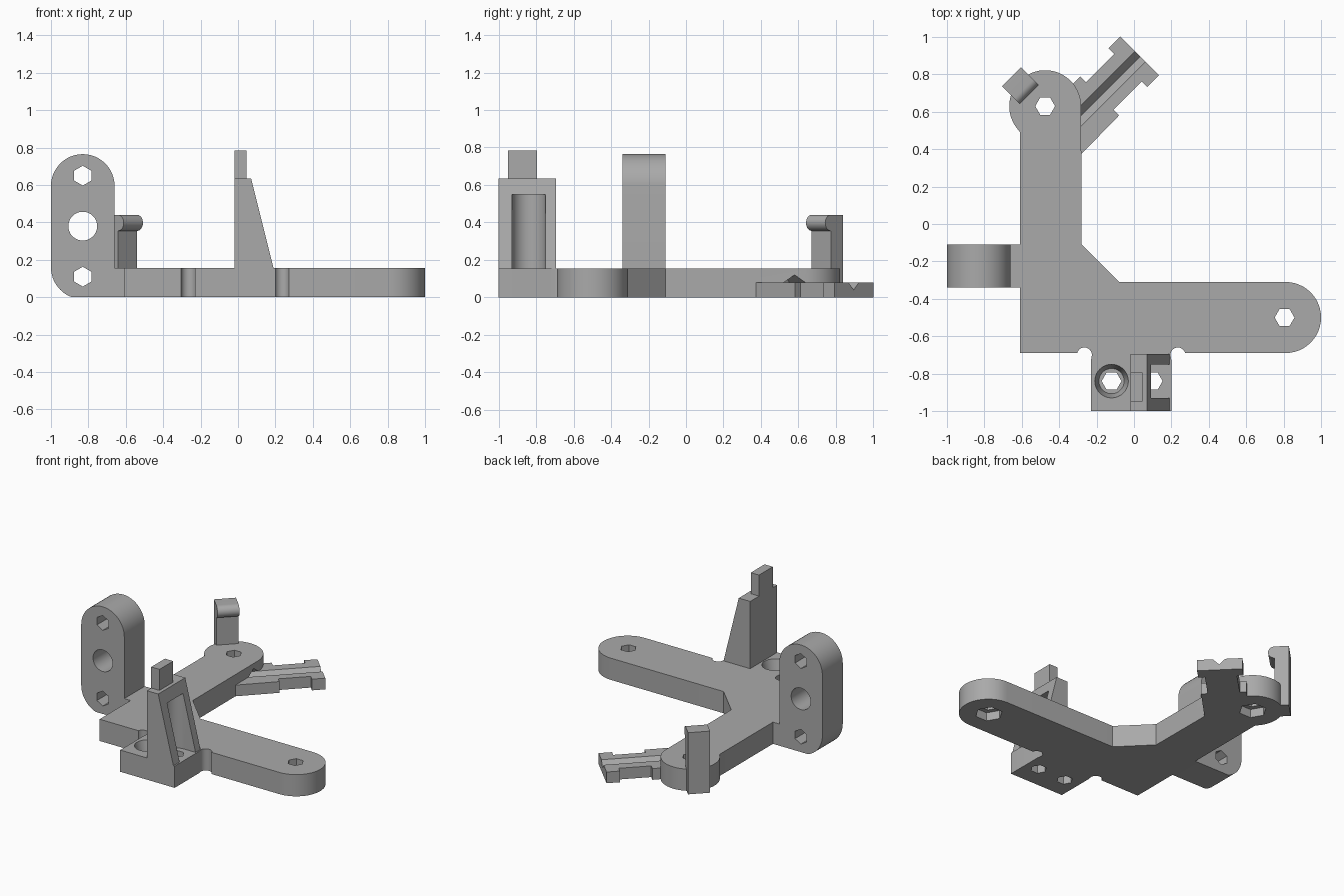
import bpy, bmesh
from math import cos, sin, pi, radians, sqrt
from mathutils import Vector

if "Cube" in bpy.data.objects:
    bpy.data.objects.remove(bpy.data.objects["Cube"], do_unlink=True)

grey = bpy.data.materials.new("plain_grey")
grey.use_nodes = True
COLOUR = (0.4, 0.4, 0.4, 1)
grey.diffuse_color = COLOUR
grey.node_tree.nodes["Principled BSDF"].inputs["Base Color"].default_value = COLOUR

# Frames: origin, profile axis a, profile axis b, extrusion axis
O, X, Y, Z = (Vector(v) for v in ((0, 0, 0), (1, 0, 0), (0, 1, 0), (0, 0, 1)))
FLAT, UPRIGHT = (O, X, Y, Z), (O, X, Z, Y)
ALONG, ACROSS = (X + Y).normalized(), (Y - X).normalized()


def arc(cx, cy, r, start, end, n=24):
    angles = [radians(start + (end - start) * i / n) for i in range(n + 1)]
    return [(cx + r * cos(a), cy + r * sin(a)) for a in angles]


def ring(cx, cy, r, n=40, turn=0):
    return arc(cx, cy, r, turn, turn + 360, n)[:-1]


def prism(name, points, low, high, frame=FLAT, taper=None):
    """Extrude a profile; taper = (centre, scale) shrinks the low end."""
    origin, a, b, h = frame
    bm = bmesh.new()
    loops = []
    for level in (low, high):
        loop = []
        for p, q in points:
            if taper and level == low:
                (cp, cq), s = taper
                p, q = cp + (p - cp) * s, cq + (q - cq) * s
            loop.append(bm.verts.new(origin + a * p + b * q + h * level))
        loops.append(loop)
    bottom, top = loops
    bm.faces.new(bottom)
    bm.faces.new(top)
    for i in range(len(points)):
        j = (i + 1) % len(points)
        bm.faces.new((bottom[i], bottom[j], top[j], top[i]))
    bmesh.ops.recalc_face_normals(bm, faces=bm.faces)
    mesh = bpy.data.meshes.new(name)
    bm.to_mesh(mesh)
    bm.free()
    mesh.materials.append(grey)
    obj = bpy.data.objects.new(name, mesh)
    bpy.context.collection.objects.link(obj)
    return obj


def cut(obj, cutters):
    for cutter in cutters:
        mod = obj.modifiers.new("cut", "BOOLEAN")
        mod.operation, mod.solver, mod.object = "DIFFERENCE", "EXACT", cutter
    graph = bpy.context.evaluated_depsgraph_get()
    mesh = bpy.data.meshes.new_from_object(obj.evaluated_get(graph))
    obj.modifiers.clear()
    obj.data = mesh
    for cutter in cutters:
        bpy.data.objects.remove(cutter, do_unlink=True)


def groove_cutter():
    # square bar on its corner, along the diagonal rail
    return prism("groove_cutter", ring(0.61, 0.08, 0.04, 4), 0.13, 0.8,
                 (O, ACROSS, Z, ALONG))


THICK = 0.155

# Base plate: two rounded arms, inner chamfer and front mounting block
outline = (
    [(-0.61, -0.69)] + arc(-0.265, -0.70, 0.04, 165, 0, 12)
    + [(-0.23, -0.73), (-0.23, -1), (0.2, -1), (0.2, -0.73)]
    + arc(0.235, -0.70, 0.04, 180, 15, 12)
    + arc(0.81, -0.5, 0.19, -90, 90)
    + [(-0.08, -0.31), (-0.28, -0.11)]
    + arc(-0.475, 0.63, 0.192, 0, 224, 36) + [(-0.61, 0.49)]
)
plate = prism("base_plate", outline, 0, THICK)
cutters = [groove_cutter()]
for x, y in ((-0.475, 0.63), (0.805, -0.5)):      # bolt holes with nut pockets
    cutters.append(prism("hole", ring(x, y, 0.053, 6), -0.1, 0.3))
    cutters.append(prism("nut_pocket", ring(x, y, 0.09, 6), -0.1, 0.06))
for x in (-0.12, 0.1):                            # bolt holes in the block
    cutters.append(prism("hole", ring(x, -0.84, 0.053, 6), -0.1, 0.3))
cutters.append(prism("countersink", ring(-0.12, -0.84, 0.09), 0.07, THICK + 0.001,
                     taper=((-0.12, -0.84), 0.75)))
cut(plate, cutters)

# Upright side bracket with its foot
stadium = (arc(-0.83, 0.595, 0.17, 0, 180)
           + arc(-0.83, 0.16, 0.17, 180, 250, 14)
           + [(-0.88, 0), (-0.61, 0), (-0.61, THICK), (-0.66, THICK)])
bracket = prism("side_bracket", stadium, -0.34, -0.11, UPRIGHT)
cut(bracket, [prism("hole", ring(-0.83, z, r, n, 30), -0.5, 0, UPRIGHT)
              for z, r, n in ((0.11, 0.053, 6), (0.38, 0.077, 40), (0.65, 0.053, 6))])

# Tapered front tower with a screwdriver recess in its slope
tower = prism("front_tower", [(-0.02, THICK), (0.19, THICK), (0.07, 0.635), (-0.02, 0.635)],
              -1, -0.695, UPRIGHT)
recess = arc(0.1, -0.84, 0.09, 90, 270) + [(0.3, -0.93), (0.3, -0.75)]
cut(tower, [prism("recess", recess, 0.1, 0.55)])
prism("tower_peg", [(-0.02, -0.95), (0.045, -0.95), (0.045, -0.795), (-0.02, -0.795)],
      0.62, 0.785)

# Rear hook post with a rounded lip
hook = ([(0, 0), (0.092, 0), (0.092, 0.355)]
        + arc(0.0925, 0.3975, 0.0425, -90, 90, 16) + [(0, 0.44)])
prism("hook_post", hook, -0.0725, 0.0725,
      (Vector((-0.655, 0.7875, 0)), -ACROSS, Z, ALONG))

# Diagonal rail with a v groove and wider ends
W, N, MID = 0.147, 0.104, 0.614
steps = [(0.355, -W), (0.355, -N), (0.568, -N), (0.568, -W), (0.656, -W)]
edge = steps + [(u, -v) for u, v in reversed(steps)]
rail_points = [((u - v - MID) / sqrt(2), (u + v + MID) / sqrt(2)) for u, v in edge]
rail = prism("groove_rail", rail_points + [(-0.34, 0.735), (-0.34, 0.4), (-0.285, 0.37)],
             0, 0.08)
cut(rail, [groove_cutter()])

# Smooth the curves, keep hard edges
bpy.ops.object.select_all(action="DESELECT")
for obj in bpy.context.collection.objects:
    if obj.type == "MESH" and grey.name in obj.data.materials:
        obj.select_set(True)
        bpy.context.view_layer.objects.active = obj
bpy.ops.object.shade_smooth_by_angle(angle=radians(30))
